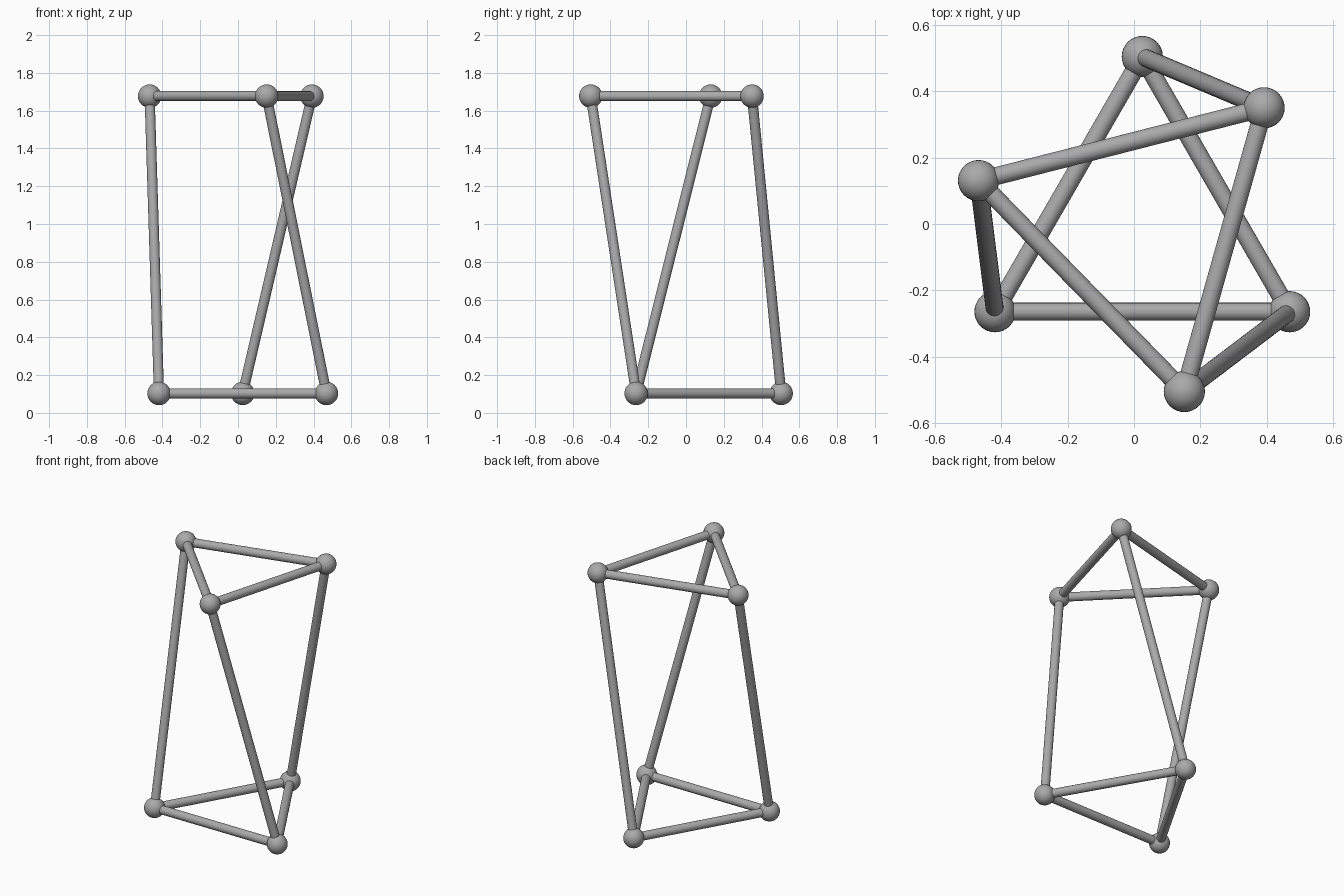
import bpy
from math import radians
from mathutils import Vector, Matrix

cube = bpy.data.objects.get("Cube")
if cube:
    bpy.data.objects.remove(cube, do_unlink=True)

RING_RADIUS = 0.512
CENTRE = Vector((0.025, -0.008, 0))
LOW, HIGH = 0.103, 1.677
TWIST = -45.7
BALL_RADIUS, BAR_RADIUS = 0.062, 0.027

grey = bpy.data.materials.new("grey")
grey.use_nodes = True
colour = (0.4, 0.4, 0.4, 1)
grey.diffuse_color = colour
grey.node_tree.nodes["Principled BSDF"].inputs["Base Color"].default_value = colour


def finish(name):
    obj = bpy.context.object
    obj.name = name
    obj.data.materials.append(grey)
    bpy.ops.object.shade_smooth_by_angle(angle=radians(40))


def ball(name, at):
    bpy.ops.mesh.primitive_uv_sphere_add(segments=32, ring_count=16, radius=BALL_RADIUS, location=at)
    finish(name)


def bar(name, a, b):
    span = b - a
    bpy.ops.mesh.primitive_cylinder_add(
        vertices=24, radius=BAR_RADIUS, depth=span.length, location=(a + b) / 2,
        rotation=span.to_track_quat("Z", "Y").to_euler())
    finish(name)


def triangle(z, start):
    arm = Vector((RING_RADIUS, 0, z))
    return [CENTRE + Matrix.Rotation(radians(start + 120 * i), 3, "Z") @ arm for i in range(3)]


# Two triangles, the upper one twisted against the lower
bottom = triangle(LOW, 90)
top = triangle(HIGH, 90 + TWIST)

for i, corner in enumerate(("back", "left", "right")):
    n = (i + 1) % 3
    # Corner joints
    ball("bottom_joint_" + corner, bottom[i])
    ball("top_joint_" + corner, top[i])
    # Triangle edges and slanted uprights
    bar("bottom_bar_" + corner, bottom[i], bottom[n])
    bar("top_bar_" + corner, top[i], top[n])
    bar("upright_" + corner, bottom[i], top[i])
